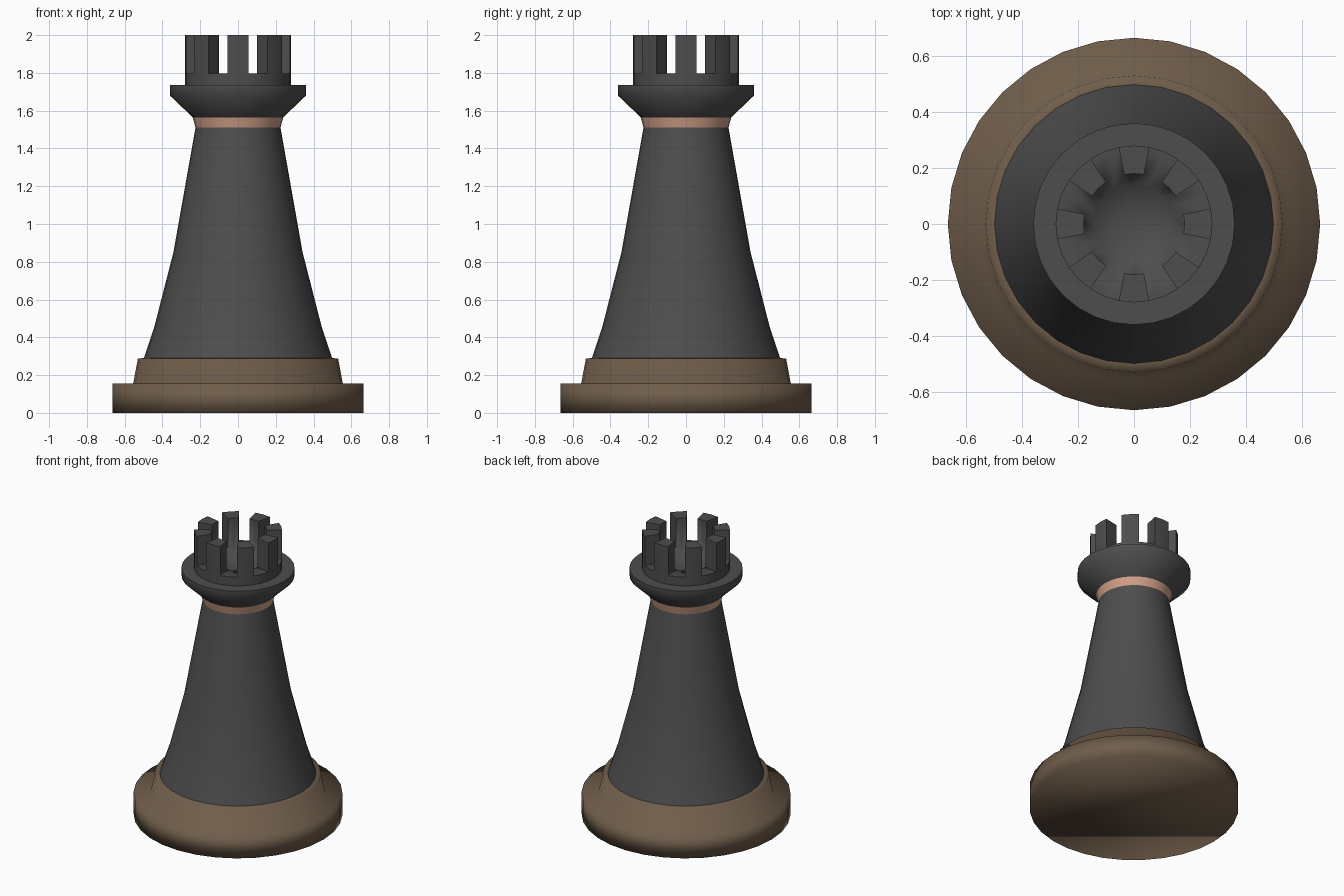
import bpy, bmesh, math

if "Cube" in bpy.data.objects:
    bpy.data.objects.remove(bpy.data.objects["Cube"])

SIDES = 32


def material(name, rgb):
    m = bpy.data.materials.new(name)
    m.diffuse_color = (*rgb, 1)
    m.use_nodes = True
    m.node_tree.nodes["Principled BSDF"].inputs["Base Color"].default_value = m.diffuse_color
    return m


brown = material("brown", (0.16, 0.11, 0.07))
charcoal = material("charcoal", (0.075, 0.075, 0.075))
copper = material("copper", (0.64, 0.35, 0.24))


def ring(bm, r, z):
    return [bm.verts.new((r * math.cos(2 * math.pi * i / SIDES),
                          r * math.sin(2 * math.pi * i / SIDES), z)) for i in range(SIDES)]


def finish(bm, name, mat):
    bmesh.ops.recalc_face_normals(bm, faces=bm.faces)
    for f in bm.faces:
        f.smooth = True
    me = bpy.data.meshes.new(name)
    bm.to_mesh(me)
    bm.free()
    me.materials.append(mat)
    ob = bpy.data.objects.new(name, me)
    bpy.context.collection.objects.link(ob)
    return ob


def lathe(name, profile, mat, cap_bottom=False):
    bm = bmesh.new()
    rings = [ring(bm, r, z) for r, z in profile]
    for a, b in zip(rings, rings[1:]):
        for i in range(SIDES):
            j = (i + 1) % SIDES
            bm.faces.new((a[i], a[j], b[j], b[i]))
    if cap_bottom:
        bm.faces.new(rings[0][::-1])
    return finish(bm, name, mat)


# Stepped foot, tapering tower and neck band
lathe("base", [(0.665, 0), (0.665, 0.155), (0.555, 0.155), (0.53, 0.288), (0.498, 0.29)], brown, True)
lathe("tower", [(0.498, 0.29), (0.442, 0.46), (0.342, 0.85), (0.225, 1.51)], charcoal)
lathe("neck_band", [(0.225, 1.51), (0.24, 1.565)], copper)

# Flared collar and battlements, with a shallow bowl inside
bm = bmesh.new()
profile = [(0.24, 1.565), (0.36, 1.68), (0.36, 1.735), (0.28, 1.735), (0.28, 1.797),
           (0.18, 1.797), (0.14, 1.76), (0.075, 1.735)]
rings = [ring(bm, r, z) for r, z in profile]
rim = []
for k, (a, b) in enumerate(zip(rings, rings[1:])):
    for i in range(SIDES):
        j = (i + 1) % SIDES
        f = bm.faces.new((a[i], a[j], b[j], b[i]))
        # two segments raised, two left open
        if k == 4 and (i + 1) % 4 < 2:
            rim.append(f)
centre = bm.verts.new((0, 0, 1.727))
for i in range(SIDES):
    bm.faces.new((rings[-1][i], rings[-1][(i + 1) % SIDES], centre))
up = bmesh.ops.extrude_face_region(bm, geom=rim)
bmesh.ops.delete(bm, geom=[f for f in rim if f.is_valid], context='FACES_ONLY')
for v in up["geom"]:
    if isinstance(v, bmesh.types.BMVert):
        v.co.z = 2.0
crown = finish(bm, "battlement_crown", charcoal)
bpy.context.view_layer.objects.active = crown
crown.select_set(True)
bpy.ops.object.shade_smooth_by_angle(angle=math.radians(60))
